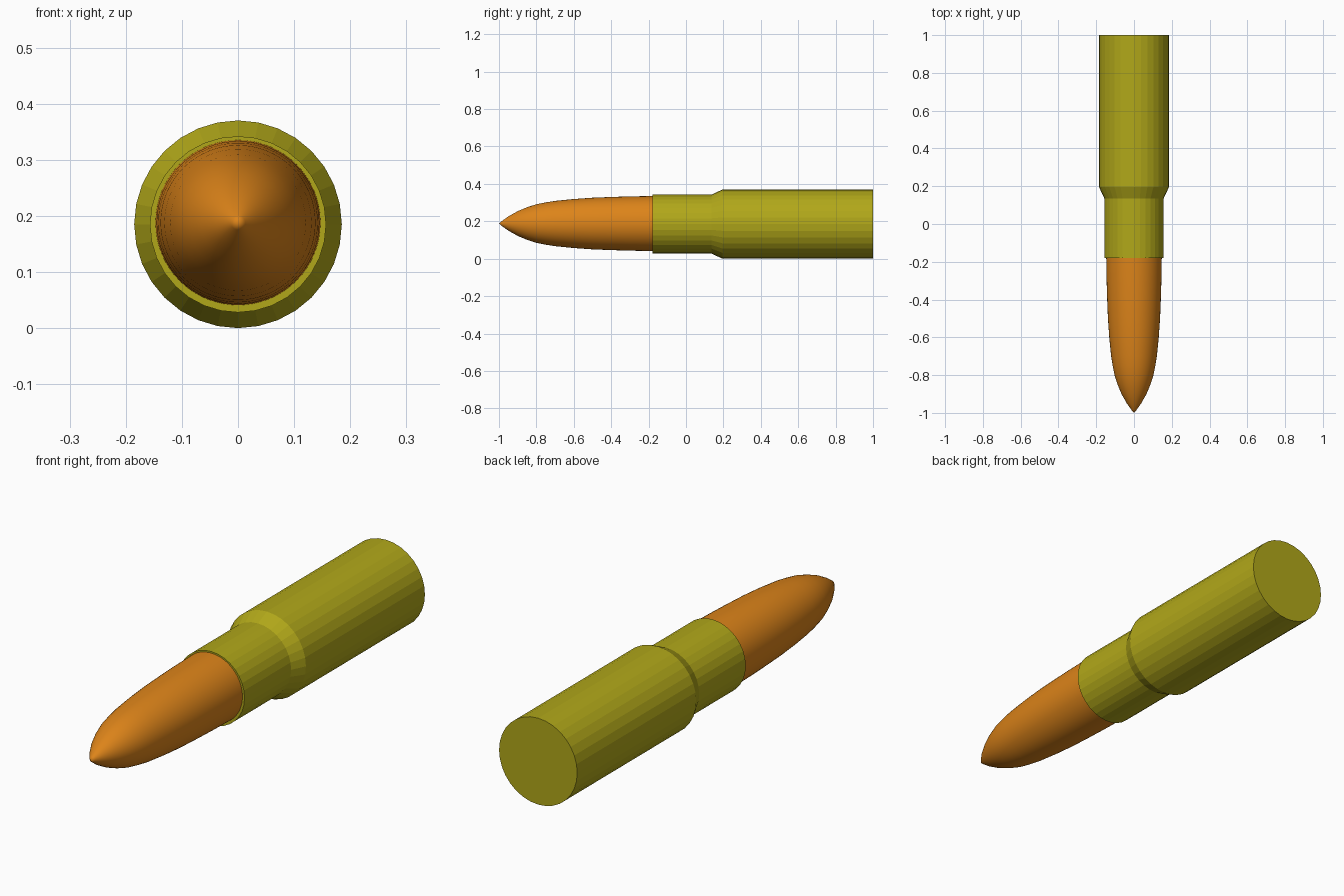
import bpy, bmesh
from math import sin, cos, pi

if "Cube" in bpy.data.objects:
    bpy.data.objects.remove(bpy.data.objects["Cube"])


def material(name, color):
    m = bpy.data.materials.new(name)
    m.diffuse_color = (*color, 1)
    m.use_nodes = True
    m.node_tree.nodes["Principled BSDF"].inputs["Base Color"].default_value = m.diffuse_color
    return m


def lathe(name, profile, sides, centre_z, mat):
    """Closed solid of revolution about a y-parallel axis from (y, radius) points."""
    bm = bmesh.new()
    rings = []
    for y, r in profile:
        if r == 0:
            rings.append([bm.verts.new((0, y, centre_z))] * sides)
        else:
            rings.append([bm.verts.new((r * sin(2 * pi * i / sides), y,
                                        centre_z + r * cos(2 * pi * i / sides)))
                          for i in range(sides)])
    for a, b in zip(rings, rings[1:]):
        for i in range(sides):
            j = (i + 1) % sides
            bm.faces.new(dict.fromkeys((a[i], a[j], b[j], b[i])))
    for ring in (rings[0], rings[-1]):
        if ring[0] is not ring[1]:
            bm.faces.new(ring)
    bmesh.ops.recalc_face_normals(bm, faces=bm.faces)
    mesh = bpy.data.meshes.new(name)
    bm.to_mesh(mesh)
    bm.free()
    mesh.materials.append(mat)
    obj = bpy.data.objects.new(name, mesh)
    bpy.context.collection.objects.link(obj)
    return obj


brass = material("brass", (0.44, 0.39, 0.01))
copper = material("copper", (0.72, 0.23, 0.01))

# Faceted case: neck, sloped shoulder, body with flat base
lathe("case", [(-0.18, 0.157), (0.135, 0.157), (0.195, 0.185), (1.0, 0.185)],
      32, 0.185, brass)

# Smooth pointed tip, seated a little way into the neck
tip = lathe("tip", [(-1.0, 0), (-0.985, 0.013), (-0.95, 0.038), (-0.9, 0.066),
                    (-0.85, 0.087), (-0.8, 0.103), (-0.75, 0.113),
                    (-0.7, 0.121), (-0.6, 0.131), (-0.5, 0.138),
                    (-0.4, 0.142), (-0.3, 0.145), (-0.18, 0.147),
                    (-0.1, 0.147)],
            64, 0.188, copper)
bpy.context.view_layer.objects.active = tip
tip.select_set(True)
bpy.ops.object.shade_smooth_by_angle()
